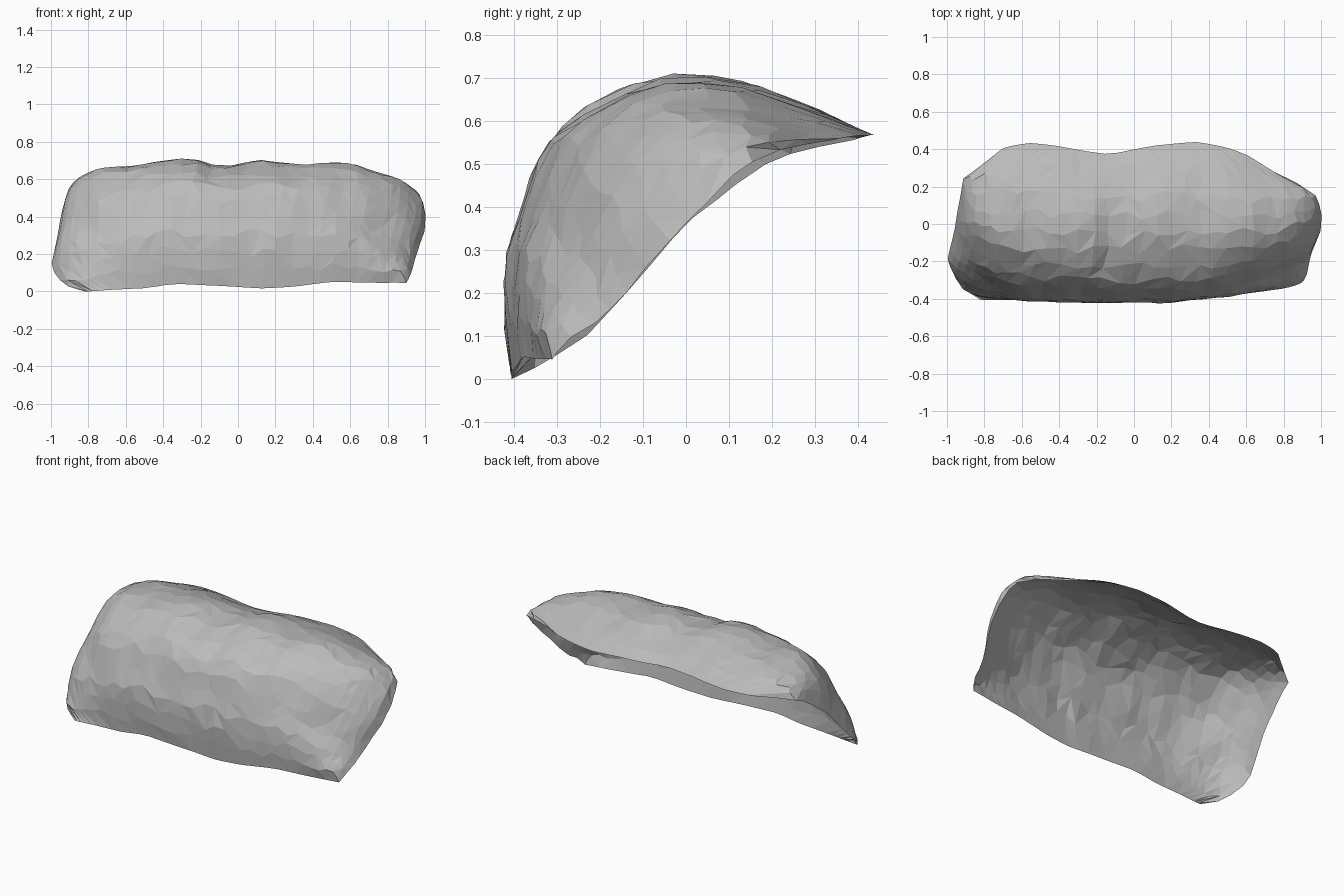
import bpy, bmesh, random
from mathutils import Vector, noise

random.seed(4)
cube = bpy.data.objects.get("Cube")
if cube:
    bpy.data.objects.remove(cube)


def interp(points, t):
    """Piecewise linear value of (t, value) pairs."""
    if t <= points[0][0]:
        return points[0][1]
    for (a, p), (b, q) in zip(points, points[1:]):
        if t <= b:
            return p + (q - p) * (t - a) / (b - a)
    return points[-1][1]


def path(coords):
    """Points keyed by their fraction of the path's length."""
    pts = [Vector((0, y, z)) for y, z in coords]
    lengths = [0]
    for a, b in zip(pts, pts[1:]):
        lengths.append(lengths[-1] + (b - a).length)
    return [(d / lengths[-1], p) for d, p in zip(lengths, pts)]


# Arched section from the front foot, over the crown, to the back lip
arch = path([(-.41, .01), (-.42, .12), (-.425, .27), (-.39, .38), (-.35, .5), (-.31, .57),
             (-.21, .645), (-.1, .69), (0, .705), (.12, .69), (.3, .628), (.42, .57)])
# Open rim of each end, seen from the side
rim = path([(-.41, .01), (-.34, .04), (-.23, .1), (-.13, .21), (0, .36),
            (.09, .43), (.15, .49), (.25, .53), (.38, .555)])
# How far each end reaches along the section
right_end = [(0, .9), (.12, .92), (.3, .95), (.5, 1), (.68, 1), (.82, .96), (.88, .86), (1, .64)]
left_end = [(0, -.82), (.08, -.93), (.25, -1), (.4, -.98), (.6, -.95), (.85, -.91), (1, -.72)]
# Taper of the ends along the section: high is blunt, low is gradual
right_taper = [(0, 6), (.12, 3.5), (.3, 2.6), (.48, 3), (.65, 4.5), (1, 3.5)]
left_taper = [(0, 6), (.12, 4), (.3, 3.2), (.48, 3.8), (.65, 5.5), (1, 5)]
# Waviness of foot, crown and back lip along the length
foot_z = [(-.8, -.01), (-.5, .005), (-.35, .03), (-.1, .02), (.1, .005), (.3, .015), (.5, .04), (.9, .035)]
front_y = [(-.85, .005), (-.2, 0), (.2, .005), (.5, .03), (.9, .1)]
crown_z = [(-.7, 0), (-.57, -.02), (-.32, .015), (-.05, -.03), (.12, .005), (.34, -.025), (.5, -.005), (.8, -.02)]
lip_y = [(-.7, .01), (-.55, .02), (-.4, -.005), (-.13, -.05), (.1, 0), (.33, .02), (.5, 0), (.7, -.05)]


def shell_point(u, v):
    power = interp(right_taper if u > 0 else left_taper, v)
    bulge = (1 - abs(u) ** power) ** (.85 - .06 * power)
    p = interp(rim, v).lerp(interp(arch, v), bulge)
    left, right = interp(left_end, v), interp(right_end, v)
    x = left + (right - left) * (u + 1) / 2
    p.x = x
    low = max(0, 1 - v / .35)
    back = max(0, (v - .55) / .45)
    crown = max(0, 1 - abs(v - .65) / .4)
    front = max(0, 1 - v / .6) * max(bulge, 1 - 6 * v)
    p.z += interp(foot_z, x) * low + interp(crown_z, x) * crown * bulge
    p.y += interp(front_y, x) * front + interp(lip_y, x) * back
    # Shallow folds either side of the middle
    for fold in (-.14, .06):
        depth = max(0, 1 - abs(x - fold) / .07) * max(0, 1 - abs(v - .55) / .25)
        p.z -= .025 * depth
        p.y += .015 * depth
    # Lumpy stone surface, calmer along the open edges
    calm = min(1, 4 * v * (1 - v) + .2) * (.4 + .6 * bulge)
    return p + noise.noise_vector(p * 6) * .018 * calm


COLS, ROWS = 32, 14
bm = bmesh.new()
grid = []
for i in range(COLS + 1):
    column = []
    for j in range(ROWS + 1):
        u, v = 2 * i / COLS - 1, j / ROWS
        # Crowd the columns towards the steep ends
        u = u * (1.35 - .35 * u * u)
        if 0 < i < COLS:
            u += random.uniform(-.025, .025) * (1 - abs(u))
        if 0 < j < ROWS:
            v += random.uniform(-.02, .02)
        column.append(bm.verts.new(shell_point(max(-1, min(1, u)), v)))
    grid.append(column)

# Irregular triangles across the shell
for i in range(COLS):
    for j in range(ROWS):
        a, b = grid[i][j], grid[i + 1][j]
        c, d = grid[i + 1][j + 1], grid[i][j + 1]
        if random.random() < .5:
            triangles = ((a, b, c), (a, c, d))
        else:
            triangles = ((a, b, d), (b, c, d))
        for tri in triangles:
            bm.faces.new(tri)

# Rest the shell on the ground
lowest = min(v.co.z for v in bm.verts)
bmesh.ops.translate(bm, verts=bm.verts, vec=(0, 0, -lowest))

mesh = bpy.data.meshes.new("rock_shell")
bm.to_mesh(mesh)
bm.free()
shell = bpy.data.objects.new("rock_shell", mesh)
bpy.context.collection.objects.link(shell)

stone = bpy.data.materials.new("grey_stone")
stone.use_nodes = True
grey = (.5, .5, .5, 1)
stone.diffuse_color = grey
stone.node_tree.nodes["Principled BSDF"].inputs["Base Color"].default_value = grey
mesh.materials.append(stone)
